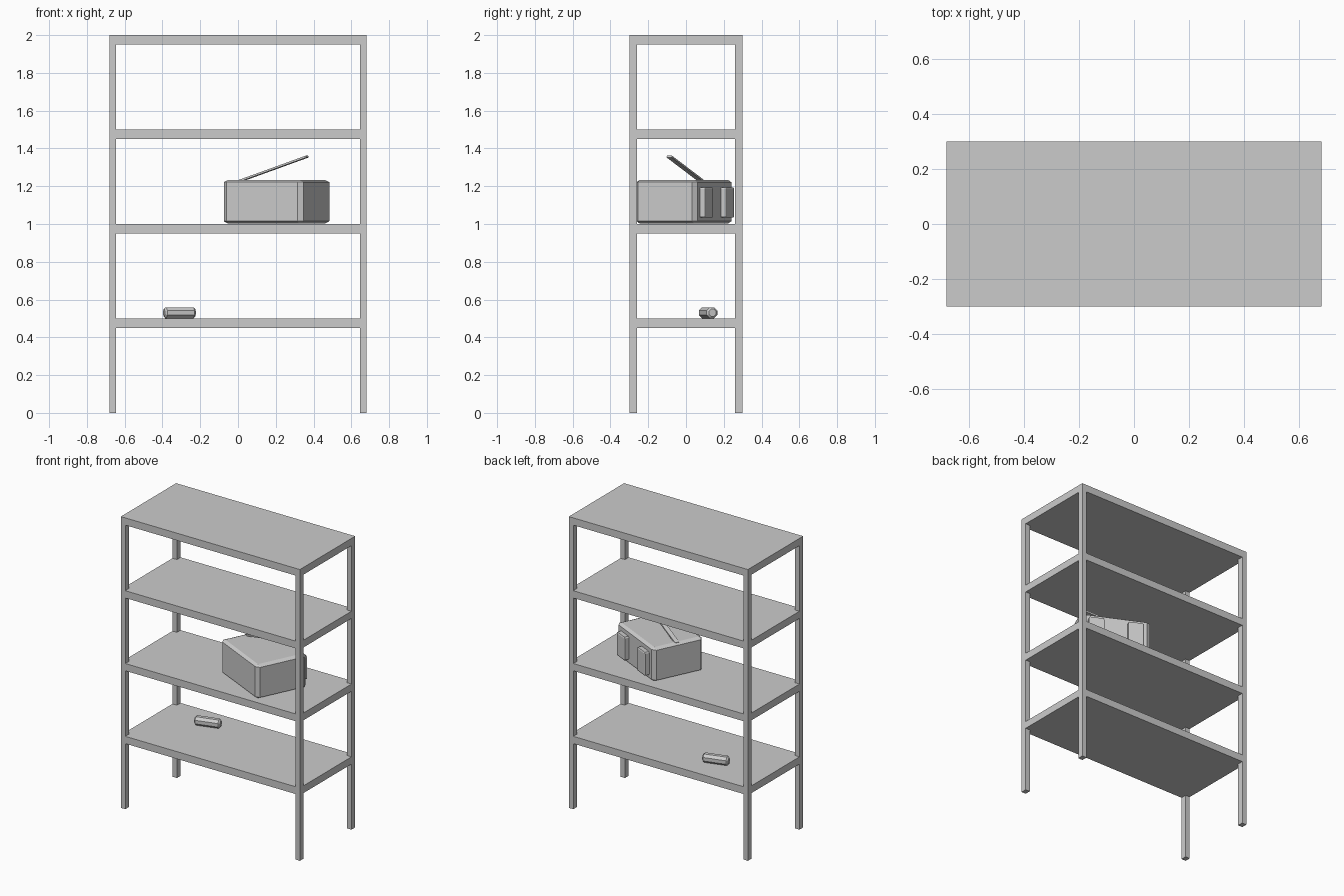
import bpy, bmesh
from math import radians, pi, atan2, hypot
from mathutils import Matrix, Vector

default = bpy.data.objects.get("Cube")
if default:
    bpy.data.objects.remove(default, do_unlink=True)

grey = bpy.data.materials.new("plain_grey")
grey.use_nodes = True
GREY = (0.6, 0.6, 0.6, 1)
grey.diffuse_color = GREY
grey.node_tree.nodes["Principled BSDF"].inputs["Base Color"].default_value = GREY


def finish(name, bm, matrix):
    """Turn a bmesh into a named, flat shaded object."""
    bmesh.ops.transform(bm, matrix=matrix, verts=bm.verts)
    mesh = bpy.data.meshes.new(name)
    bm.to_mesh(mesh)
    bm.free()
    mesh.materials.append(grey)
    obj = bpy.data.objects.new(name, mesh)
    bpy.context.collection.objects.link(obj)
    return obj


def box(name, size, center, bevel=0, frame=Matrix()):
    """Box whose chamfer is a fraction of each side."""
    bm = bmesh.new()
    bmesh.ops.create_cube(bm, size=1)
    if bevel:
        bmesh.ops.bevel(bm, geom=bm.edges[:], offset=bevel, segments=1, affect='EDGES')
    return finish(name, bm, frame @ Matrix.Translation(center) @ Matrix.Diagonal((*size, 1)))


# Rack: four shelves on four corner posts
WIDTH, DEPTH, HEIGHT, BOARD = 1.36, 0.6, 2.0, 0.05
POST_X, POST_Y = 0.034, 0.04
for i in range(1, 5):
    box(f"shelf_{i}", (WIDTH, DEPTH, BOARD), (0, 0, i * HEIGHT / 4 - BOARD / 2))
for sx, side in ((-1, "right"), (1, "left")):
    for sy, end in ((-1, "front"), (1, "back")):
        box(f"{end}_{side}_post", (POST_X, POST_Y, HEIGHT),
            (sx * (WIDTH - POST_X) / 2, sy * (DEPTH - POST_Y) / 2, HEIGHT / 2))

# Portable radio, turned on the second shelf
W, D, H = 0.467, 0.358, 0.232
radio = Matrix.Translation((0.204, -0.011, 1.002)) @ Matrix.Rotation(radians(-25.5), 4, 'Z')
box("radio_body", (W, D, H), (0, 0, H / 2), 0.055, radio)
for s, side in ((-1, "right"), (1, "left")):
    box(f"radio_{side}_speaker", (0.1, 0.064, 0.16), (s * 0.129, D / 2, H / 2 - 0.004), 0.05, radio)

# Flat antenna rising from one end of the radio
start, tip = Vector((-0.215, 0, H - 0.006)), Vector((0.18, 0, 0.355))
run = tip - start
tilt = Matrix.Translation((start + tip) / 2) @ Matrix.Rotation(-atan2(run.z, run.x), 4, 'Y')
box("radio_antenna", (hypot(run.x, run.z), 0.03, 0.01), (0, 0, 0), 0, radio @ tilt)

# Small eight sided torch lying on the lowest shelf
bm = bmesh.new()
bmesh.ops.create_cone(bm, cap_ends=True, segments=8, radius1=0.0314, radius2=0.0314, depth=0.17)
rims = [e for e in bm.edges if abs(e.verts[0].co.z - e.verts[1].co.z) < 0.01]
bmesh.ops.bevel(bm, geom=rims, offset=0.01, segments=1, affect='EDGES')
finish("torch", bm, Matrix.Translation((-0.31, 0.117, 0.53)) @ Matrix.Rotation(radians(16), 4, 'Z')
       @ Matrix.Rotation(pi / 2, 4, 'Y') @ Matrix.Rotation(pi / 8, 4, 'Z'))
